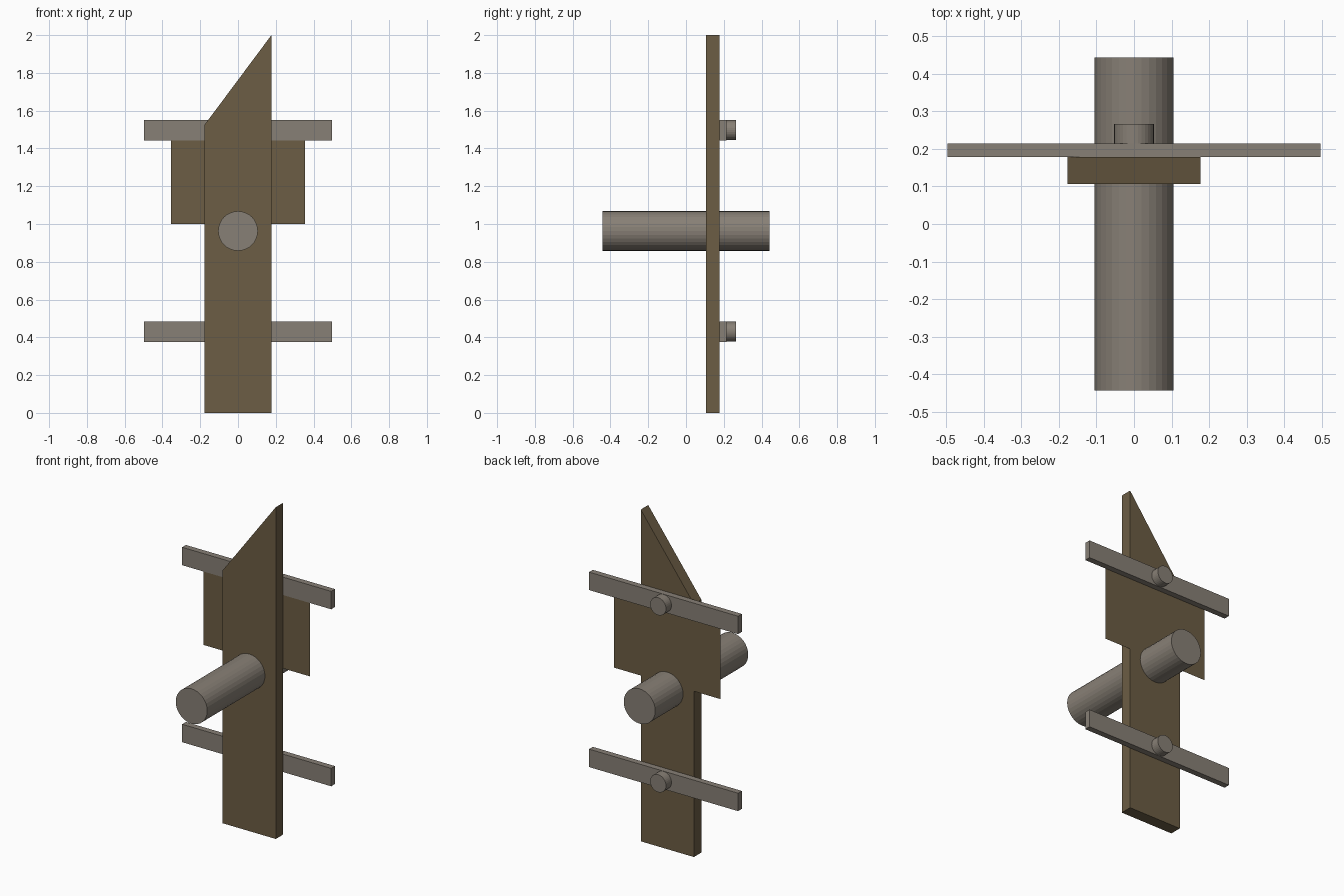
import bpy
import bmesh
import math

if "Cube" in bpy.data.objects:
    bpy.data.objects.remove(bpy.data.objects["Cube"])


def material(name, rgb):
    m = bpy.data.materials.new(name)
    m.diffuse_color = (*rgb, 1)
    m.use_nodes = True
    m.node_tree.nodes["Principled BSDF"].inputs["Base Color"].default_value = m.diffuse_color
    return m


WOOD = material("dark wood", (0.15, 0.11, 0.058))
METAL = material("warm grey", (0.245, 0.215, 0.18))


def finish(obj, name, mat):
    obj.name = name
    obj.data.name = name
    obj.data.materials.append(mat)
    return obj


def extruded_profile(name, points, y0, depth, mat):
    """Outline in x-z, extruded backwards; zero depth leaves a single sheet."""
    bm = bmesh.new()
    face = bm.faces.new([bm.verts.new((x, y0, z)) for x, z in points])
    if depth:
        out = bmesh.ops.extrude_face_region(bm, geom=[face], use_keep_orig=True)
        verts = [g for g in out["geom"] if isinstance(g, bmesh.types.BMVert)]
        bmesh.ops.translate(bm, verts=verts, vec=(0, depth, 0))
        bmesh.ops.recalc_face_normals(bm, faces=bm.faces)
    mesh = bpy.data.meshes.new(name)
    bm.to_mesh(mesh)
    bm.free()
    obj = bpy.data.objects.new(name, mesh)
    bpy.context.collection.objects.link(obj)
    return finish(obj, name, mat)


def rectangle(half_width, z0, z1):
    return [(-half_width, z0), (half_width, z0), (half_width, z1), (-half_width, z1)]


def rod(name, radius, y0, y1, z, mat):
    """Round bar running front to back."""
    bpy.ops.mesh.primitive_cylinder_add(
        vertices=32, radius=radius, depth=y1 - y0,
        location=(0, (y0 + y1) / 2, z), rotation=(math.pi / 2, 0, 0))
    return finish(bpy.context.object, name, mat)


# Upright board with a slanted top
extruded_profile("upright_board",
                 [(-0.177, 0), (0.177, 0), (0.177, 2.0), (-0.177, 1.525)],
                 0.107, 0.071, WOOD)

# Thin sheet behind the board
extruded_profile("back_sheet", rectangle(0.354, 1.0, 1.46), 0.179, 0, WOOD)

# Long round bar through the board
rod("through_bar", 0.105, -0.443, 0.443, 0.963, METAL)

# Two cross bars, each with a round peg behind
for label, z in (("lower", 0.43), ("upper", 1.497)):
    extruded_profile(label + "_cross_bar", rectangle(0.497, z - 0.054, z + 0.054),
                     0.178, 0.036, METAL)
    rod(label + "_peg", 0.053, 0.2, 0.266, z, METAL)
